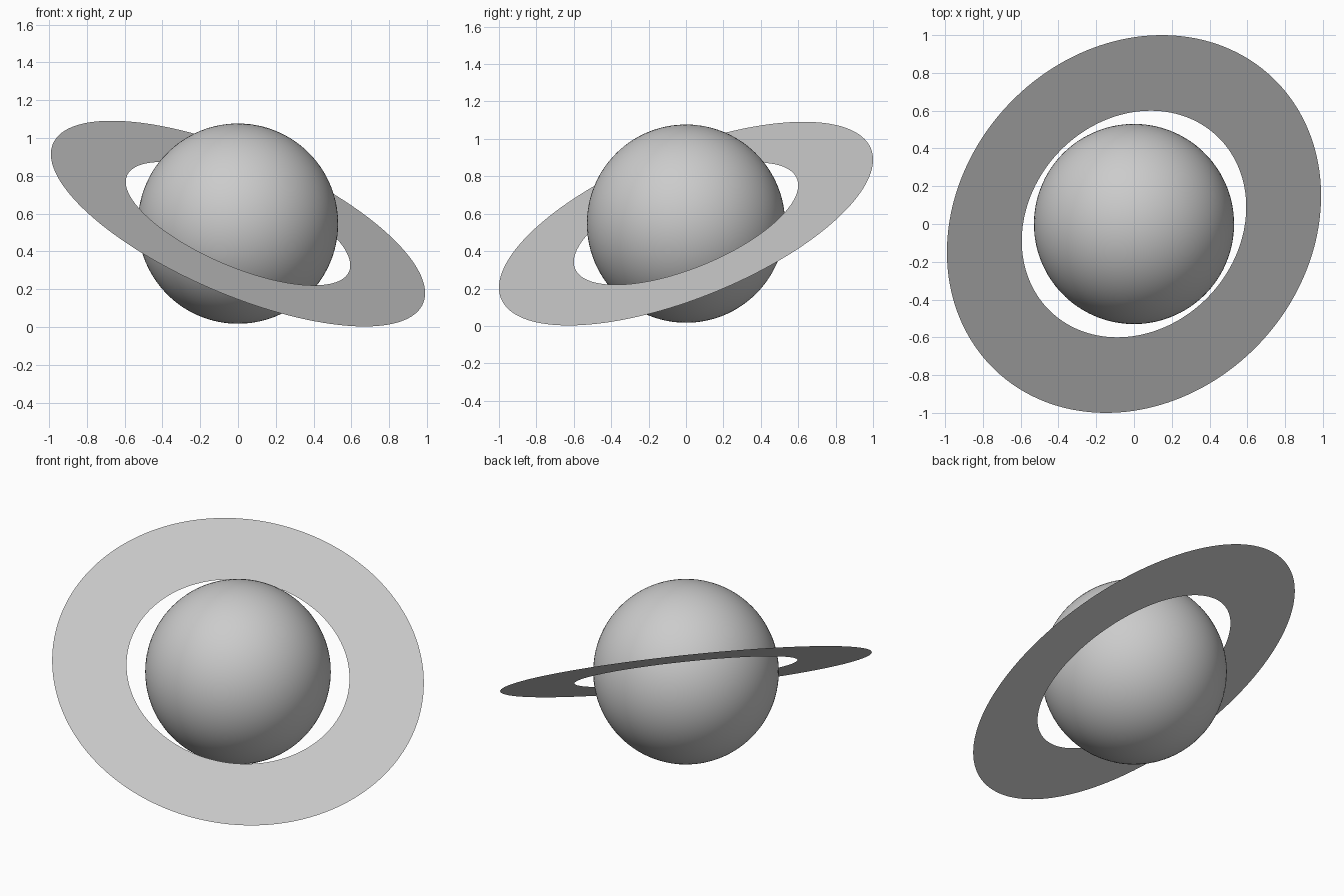
import bpy, bmesh, math
from mathutils import Vector

if "Cube" in bpy.data.objects:
    bpy.data.objects.remove(bpy.data.objects["Cube"])

CENTER = Vector((0, 0, 0.547))
AXIS = Vector((0.372, -0.349, 0.860)).normalized()   # shared spin axis
TILT = AXIS.to_track_quat('Z', 'Y')
R_OUT, R_IN, SEGMENTS = 1.067, 0.64, 192


def make_object(name, bm):
    mesh = bpy.data.meshes.new(name)
    bm.to_mesh(mesh)
    bm.free()
    obj = bpy.data.objects.new(name, mesh)
    bpy.context.collection.objects.link(obj)
    obj.location = CENTER
    obj.rotation_mode = 'QUATERNION'
    obj.rotation_quaternion = TILT
    return obj


# planet body: smooth sphere
bm = bmesh.new()
bmesh.ops.create_uvsphere(bm, u_segments=96, v_segments=48, radius=0.53)
for f in bm.faces:
    f.smooth = True
make_object("planet", bm)

# ring: flat annulus, a radial edge spun around the axis
bm = bmesh.new()
edge = bm.edges.new([bm.verts.new((r, 0, 0)) for r in (R_IN, R_OUT)])
bmesh.ops.spin(bm, geom=[edge, *edge.verts], cent=(0, 0, 0), axis=(0, 0, 1),
               angle=math.tau, steps=SEGMENTS, use_merge=False)
bmesh.ops.remove_doubles(bm, verts=bm.verts[:], dist=1e-4)
bm.normal_update()
# all faces look along the spin axis
bmesh.ops.reverse_faces(bm, faces=[f for f in bm.faces if f.normal.z < 0])
make_object("ring", bm)
